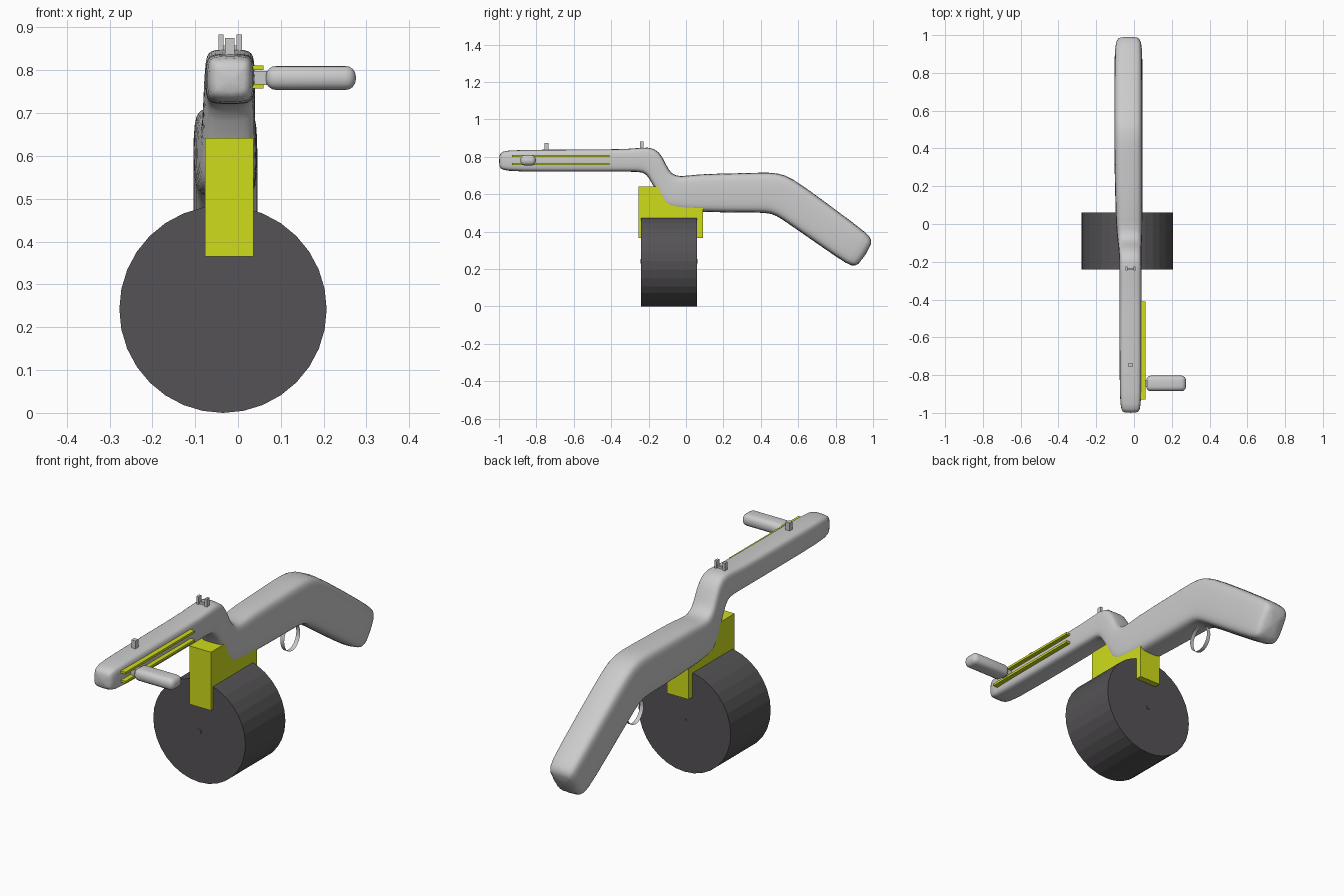
import bpy, bmesh, math
from mathutils import Vector

if "Cube" in bpy.data.objects:
    bpy.data.objects.remove(bpy.data.objects["Cube"])


def material(name, rgb):
    m = bpy.data.materials.new(name)
    m.diffuse_color = (*rgb, 1)
    m.use_nodes = True
    m.node_tree.nodes["Principled BSDF"].inputs["Base Color"].default_value = m.diffuse_color
    return m


YELLOW = material("yellow_green", (0.62, 0.72, 0.01))
DARK = material("dark_grey", (0.09, 0.085, 0.09))


def finish(name, bm, mat=None, smooth=False):
    bmesh.ops.recalc_face_normals(bm, faces=bm.faces)
    for f in bm.faces:
        f.smooth = smooth
    me = bpy.data.meshes.new(name)
    bm.to_mesh(me)
    bm.free()
    ob = bpy.data.objects.new(name, me)
    bpy.context.collection.objects.link(ob)
    if mat:
        me.materials.append(mat)
    return ob


def box(name, x, y, z, mat=None):
    bm = bmesh.new()
    bmesh.ops.create_cube(bm, size=1)
    for v in bm.verts:
        v.co = [lo + (c + 0.5) * (hi - lo) for c, (lo, hi) in zip(v.co, (x, y, z))]
    return finish(name, bm, mat)


def extrude_x(name, profile, x0, x1, mat=None):
    bm = bmesh.new()
    face = bm.faces.new([bm.verts.new((x0, y, z)) for y, z in profile])
    new = bmesh.ops.extrude_face_region(bm, geom=[face])["geom"]
    bmesh.ops.translate(bm, vec=(x1 - x0, 0, 0),
                        verts=[g for g in new if isinstance(g, bmesh.types.BMVert)])
    return finish(name, bm, mat)


def cylinder_y(name, r, y0, y1, x, z, sides, mat):
    bm = bmesh.new()
    rings = []
    for y in (y0, y1):
        rings.append([bm.verts.new((x + r * math.sin(2 * math.pi * i / sides), y,
                                    z + r * math.cos(2 * math.pi * i / sides)))
                      for i in range(sides)])
        bm.faces.new(rings[-1])
    for i in range(sides):
        j = (i + 1) % sides
        bm.faces.new((rings[0][i], rings[0][j], rings[1][j], rings[1][i]))
    return finish(name, bm, mat)


def loft(name, sections, power=0.45, n=16):
    """Rounded-rectangle rings; each section is top y,z, bottom y,z, x min, x max."""
    bm = bmesh.new()
    rings = []
    for ty, tz, by, bz, x0, x1 in sections:
        mid = Vector(((x0 + x1) / 2, (ty + by) / 2, (tz + bz) / 2))
        up = Vector((0, ty - by, tz - bz)) / 2
        side = Vector(((x1 - x0) / 2, 0, 0))
        ring = []
        for i in range(n):
            a = 2 * math.pi * i / n
            c, s = math.cos(a), math.sin(a)
            ring.append(bm.verts.new(mid + side * math.copysign(abs(c) ** power, c)
                                     + up * math.copysign(abs(s) ** power, s)))
        rings.append(ring)
    for a, b in zip(rings, rings[1:]):
        for i in range(n):
            j = (i + 1) % n
            bm.faces.new((a[i], a[j], b[j], b[i]))
    bm.faces.new(rings[0])
    bm.faces.new(rings[-1])
    ob = finish(name, bm, smooth=True)
    ob.modifiers.new("smooth", "SUBSURF").levels = 1
    ob.modifiers["smooth"].render_levels = 1
    return ob


# Barrel, neck and stock as one smooth body
loft("body", [
    (-1.0, .808, -1.0, .747, -.055, .02),
    (-.985, .83, -.985, .73, -.068, .032),
    (-.93, .838, -.93, .72, -.077, .04),
    (-.6, .84, -.6, .72, -.077, .04),
    (-.29, .84, -.30, .72, -.077, .04),
    (-.2, .857, -.225, .72, -.077, .04),
    (-.14, .832, -.2, .69, -.08, .04),
    (-.105, .755, -.15, .60, -.083, .04),
    (-.08, .71, -.115, .53, -.087, .042),
    (-.03, .692, -.07, .512, -.092, .044),
    (.05, .71, .05, .505, -.098, .045),
    (.3, .713, .3, .50, -.104, .046),
    (.45, .72, .43, .502, -.105, .046),
    (.53, .707, .48, .488, -.105, .046),
    (.61, .66, .55, .44, -.105, .046),
    (.94, .415, .83, .245, -.105, .046),
    (.985, .375, .885, .213, -.1, .042),
    (1.0, .338, .925, .22, -.085, .028),
])

# Drum with small axle pins
cylinder_y("drum", .242, -.24, .06, -.035, .242, 32, DARK)
cylinder_y("drum_axle", .011, -.242, .062, -.035, .242, 16, DARK)

# Bracket holding the drum
extrude_x("drum_bracket", [
    (-.255, .365), (-.2, .365), (-.2, .46), (.04, .46), (.04, .365), (.09, .365),
    (.09, .53), (-.08, .56), (-.11, .642), (-.255, .642)], -.077, .036, YELLOW)

# Pair of side rails and the sliding handle between them
for label, z in (("lower", .757), ("upper", .8)):
    box(label + "_rail", (.03, .06), (-.93, -.41), (z, z + .011), YELLOW)
box("handle_stem", (.03, .09), (-.86, -.825), (.765, .798))
handle = box("handle", (.065, .275), (-.885, -.803), (.754, .81))
bev = handle.modifiers.new("round", "BEVEL")
bev.width, bev.segments = .024, 4
for p in handle.data.polygons:
    p.use_smooth = True

# Front and rear sights
box("front_sight", (-.03, -.008), (-.757, -.735), (.82, .875))
for label, x in (("left", -.046), ("right", -.003)):
    box(label + "_rear_sight", (x, x + .012), (-.247, -.226), (.82, .883))
box("rear_sight_bar", (-.04, .003), (-.241, -.232), (.82, .858))

# Trigger guard: thin ribbon ring under the stock
bm = bmesh.new()
n = 24
rows = [[bm.verts.new((x, .435 + .06 * math.cos(2 * math.pi * i / n),
                       .435 + .065 * math.sin(2 * math.pi * i / n))) for i in range(n)]
        for x in (-.04, -.02)]
for i in range(n):
    j = (i + 1) % n
    bm.faces.new((rows[0][i], rows[0][j], rows[1][j], rows[1][i]))
finish("trigger_guard", bm, smooth=True)
